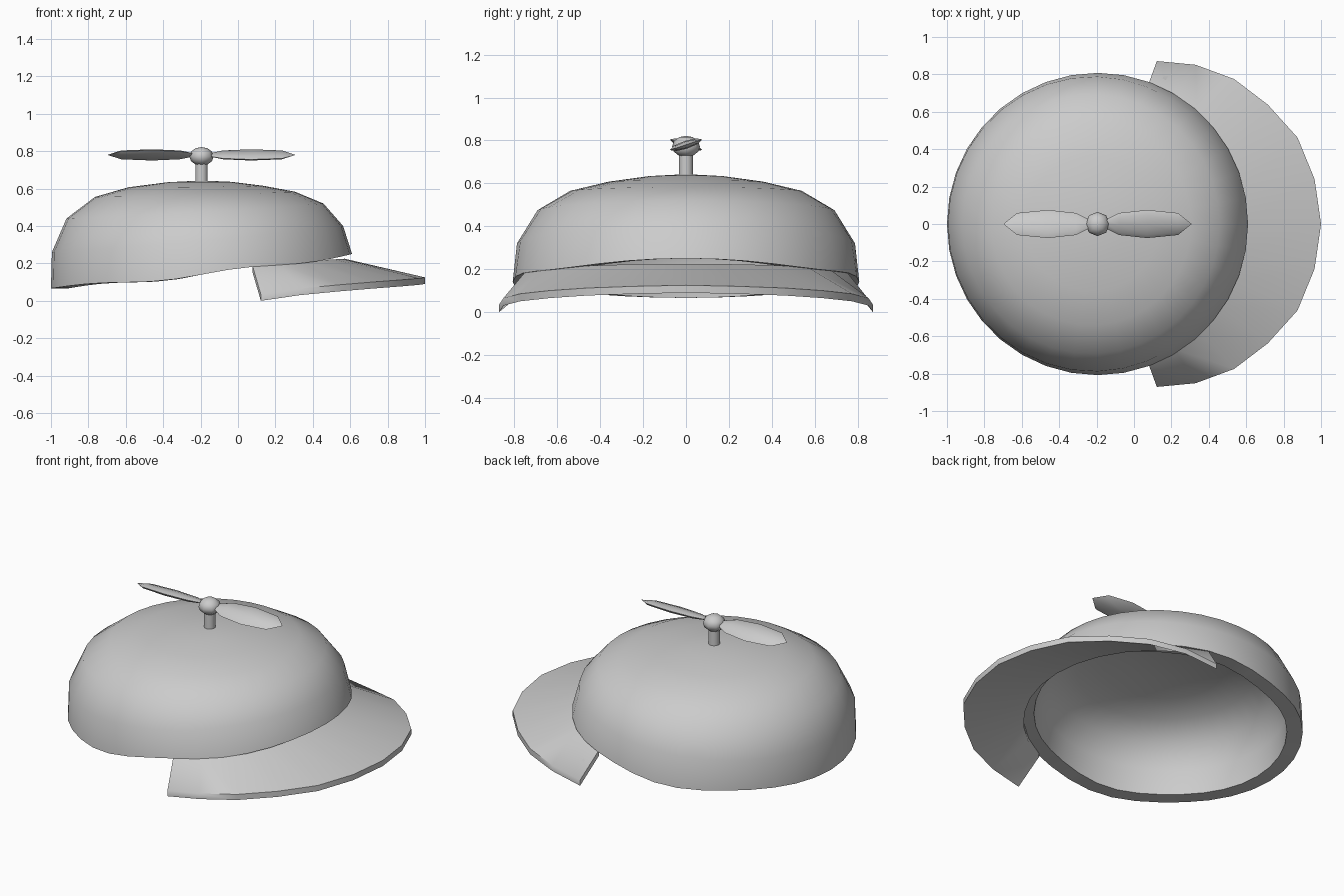
import bpy, bmesh, math
from mathutils import Matrix, Vector

if "Cube" in bpy.data.objects:
    bpy.data.objects.remove(bpy.data.objects["Cube"])

CX = -0.195  # crown axis

grey = bpy.data.materials.new("light grey")
grey.diffuse_color = (0.6, 0.6, 0.6, 1)
grey.use_nodes = True
grey.node_tree.nodes["Principled BSDF"].inputs["Base Color"].default_value = grey.diffuse_color


def finish(bm, name, angle=50):
    bmesh.ops.recalc_face_normals(bm, faces=bm.faces)
    me = bpy.data.meshes.new(name)
    bm.to_mesh(me)
    bm.free()
    me.materials.append(grey)
    ob = bpy.data.objects.new(name, me)
    bpy.context.collection.objects.link(ob)
    bpy.ops.object.select_all(action='DESELECT')
    ob.select_set(True)
    bpy.context.view_layer.objects.active = ob
    bpy.ops.object.shade_smooth_by_angle(angle=math.radians(angle))
    return ob


def loft(bm, rings, closed=True):
    """Bridge successive point rings; single-point rings become poles."""
    vs = [[bm.verts.new(p) for p in r] for r in rings]
    for a, b in zip(vs, vs[1:]):
        n = max(len(a), len(b))
        for i in range(n if closed else n - 1):
            j = (i + 1) % n
            if len(a) == 1:
                bm.faces.new((a[0], b[i], b[j]))
            elif len(b) == 1:
                bm.faces.new((a[i], a[j], b[0]))
            else:
                bm.faces.new((a[i], a[j], b[j], b[i]))
    return vs


def blend(back, side, front, c):
    """Quadratic through back (c=-1), side (c=0) and front (c=1)."""
    return side + (front - back) / 2 * c + ((front + back) / 2 - side) * c * c


# Crown: slanted-rim dome shell; each row is (r, z) at back, side, front
rows = [((0.805, 0.066), (0.808, 0.14), (0.805, 0.25)),
        ((0.80, 0.26), (0.788, 0.32), (0.757, 0.40)),
        ((0.722, 0.44), (0.692, 0.475), (0.652, 0.52)),
        ((0.57, 0.555), (0.54, 0.565), (0.50, 0.583)),
        ((0.39, 0.607), (0.36, 0.608), (0.33, 0.615)),
        ((0.18, 0.634), (0.17, 0.634), (0.16, 0.636))]
inset = [(0.09, 0), (0.086, 0.03), (0.064, 0.062), (0.035, 0.08), (0.015, 0.087), (0, 0.088)]


def crown_ring(row, dr=0, dz=0, n=36):
    pts = []
    for i in range(n):
        a = math.tau * i / n
        c = math.cos(a)
        r, z = (blend(*[p[k] for p in row], c) for k in (0, 1))
        if row is rows[0]:  # gentle wave along the rim
            z += 0.01 * math.sin(math.tau * c)
        pts.append((CX + (r - dr) * c, (r - dr) * math.sin(a), z - dz))
    return pts


bm = bmesh.new()
outer = [crown_ring(r) for r in rows]
inner = [crown_ring(r, *d) for r, d in zip(rows, inset)]
loft(bm, [[(CX, 0, 0.555)]] + inner[::-1] + outer + [[(CX, 0, 0.643)]])
finish(bm, "cap_crown")

# Brim: curved plate sweeping 70 degrees each side of +x
radius = [1.195, 1.185, 1.165, 1.112, 1.065, 1.0, 0.927]
top_z = [0.125, 0.12, 0.112, 0.10, 0.085, 0.065, 0.035]
sections = []
for i in range(-6, 7):
    k = abs(i)
    a = math.radians(70) * i / 6
    c, s = math.cos(a), math.sin(a)
    t = (k / 6) ** 2
    ri, zi = 0.765 + 0.03 * t, 0.225 - 0.035 * t
    sections.append([(CX + r * c, r * s, z) for r, z in
                     ((ri, zi), (radius[k], top_z[k]),
                      (radius[k], top_z[k] - 0.035), (ri, zi - 0.035))])
bm = bmesh.new()
vs = loft(bm, sections)
bm.faces.new(vs[0])
bm.faces.new(vs[-1])
finish(bm, "cap_brim", 60)

# Propeller stem
bm = bmesh.new()
bmesh.ops.create_cone(bm, cap_ends=True, segments=12, radius1=0.033, radius2=0.033,
                      depth=0.13, matrix=Matrix.Translation((CX, 0, 0.685)))
finish(bm, "propeller_stem")

# Propeller hub
bm = bmesh.new()
bmesh.ops.create_uvsphere(bm, u_segments=8, v_segments=6, radius=1,
                          matrix=Matrix.Translation((CX, 0, 0.772))
                          @ Matrix.Diagonal((0.065, 0.065, 0.05, 1)))
finish(bm, "propeller_hub", 60)

# Two blades: flattened spindles, pitched in opposite directions
spindle = [(0.03, 0), (0.055, 0.03), (0.115, 0.062), (0.265, 0.079), (0.43, 0.062), (0.503, 0)]
for name, turn in (("right_blade", 0), ("left_blade", math.pi)):
    place = (Matrix.Translation((CX, 0, 0.78)) @ Matrix.Rotation(turn, 4, 'Z')
             @ Matrix.Rotation(math.radians(18), 4, 'X'))
    rings = []
    for x, w in spindle:
        n = 8 if w else 1
        rings.append([place @ Vector((x, w * math.cos(math.tau * i / n),
                                      0.24 * w * math.sin(math.tau * i / n)))
                      for i in range(n)])
    bm = bmesh.new()
    loft(bm, rings)
    finish(bm, name, 60)
